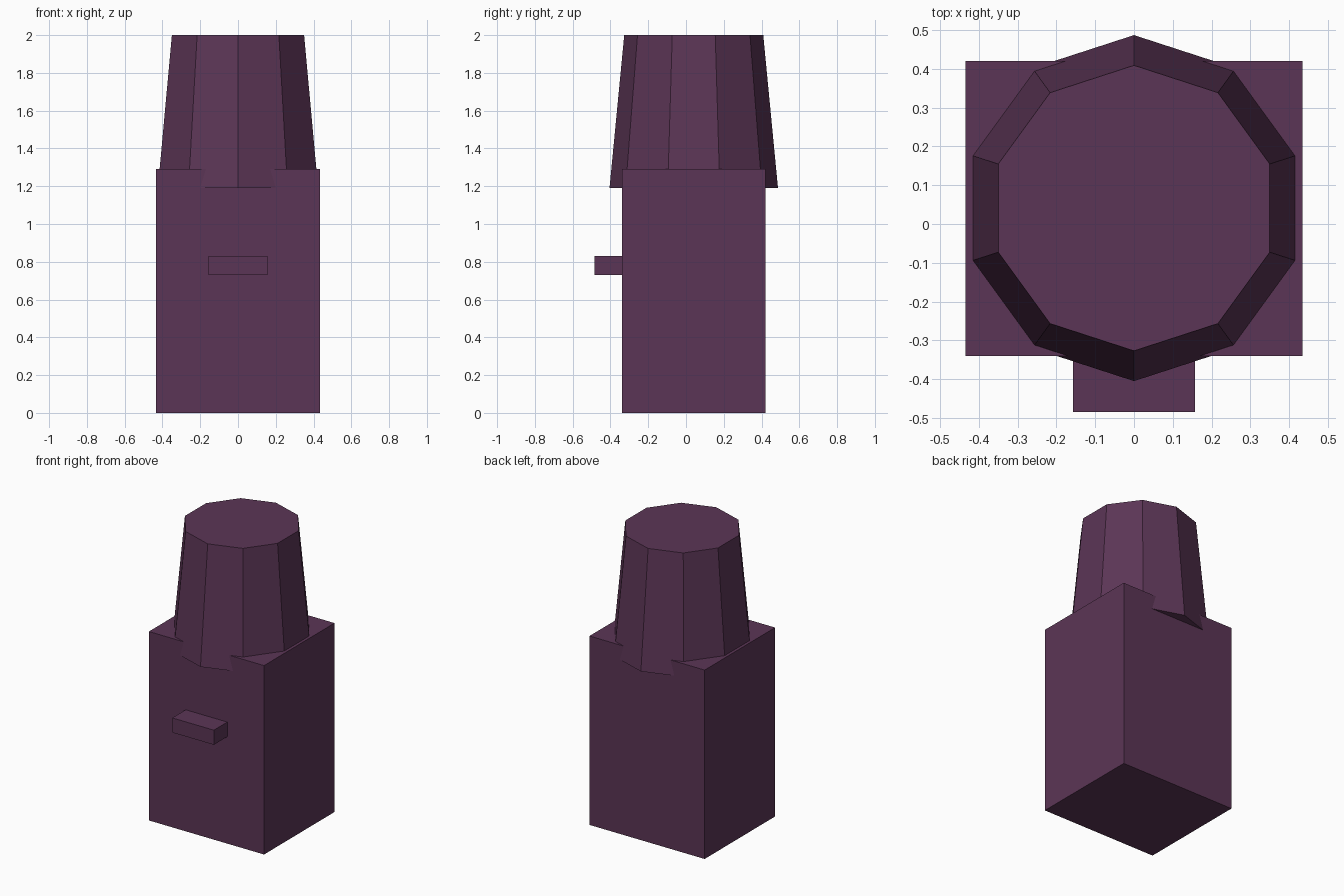
import bpy
import math

if "Cube" in bpy.data.objects:
    bpy.data.objects.remove(bpy.data.objects["Cube"])

mat = bpy.data.materials.new("plum")
mat.diffuse_color = (0.105, 0.036, 0.092, 1)
mat.use_nodes = True
mat.node_tree.nodes["Principled BSDF"].inputs["Base Color"].default_value = mat.diffuse_color


def finish(name):
    ob = bpy.context.object
    ob.name = name
    ob.data.materials.append(mat)
    return ob


def box(name, lo, hi):
    centre = [(a + b) / 2 for a, b in zip(lo, hi)]
    bpy.ops.mesh.primitive_cube_add(size=1, location=centre)
    ob = finish(name)
    ob.scale = [b - a for a, b in zip(lo, hi)]
    bpy.ops.object.transform_apply(location=False, rotation=False, scale=True)
    return ob


# Square body
box("body", (-0.435, -0.34, 0), (0.435, 0.42, 1.29))

# Small ledge on the front
box("front_ledge", (-0.157, -0.485, 0.73), (0.157, -0.33, 0.83))

# Ten-sided tapered top, sunk into the body, corners pointing front and back
z0, z1 = 1.19, 2.0
bpy.ops.mesh.primitive_cone_add(vertices=10, radius1=0.446, radius2=0.368,
                                depth=z1 - z0, location=(0, 0.041, (z0 + z1) / 2))
finish("tapered_top")
